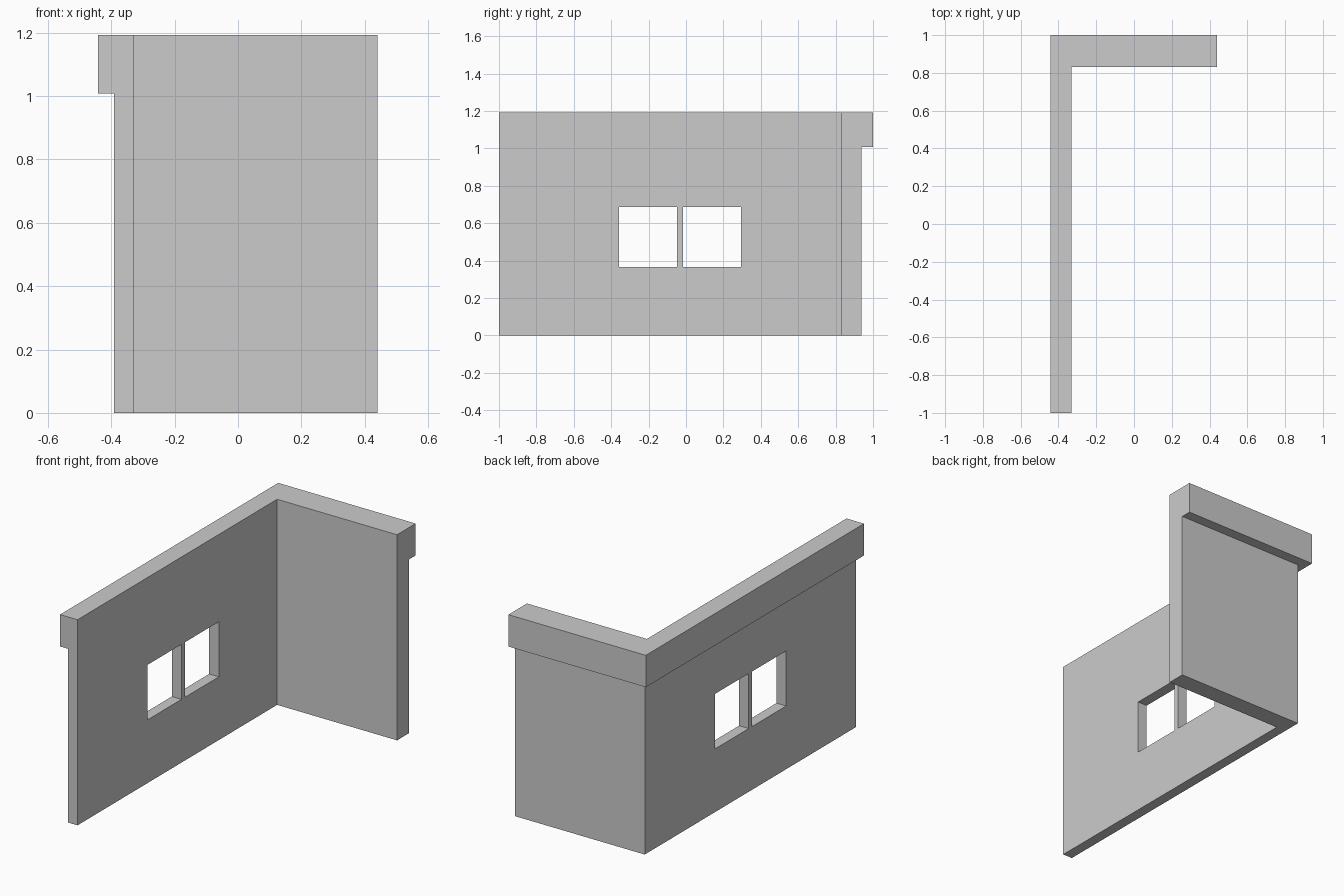
import bpy, bmesh

if "Cube" in bpy.data.objects:
    bpy.data.objects.remove(bpy.data.objects["Cube"])

# Wall faces: inner face, wall outer face, parapet band outer face
LONG_X = [-0.33, -0.392, -0.442]
SHORT_Y = [0.83, 0.938, 1.0]
FRONT_Y, RIGHT_X = -1.0, 0.44
BAND_Z, TOP_Z = 1.008, 1.193

# Cross-section as (face level, height)
PROFILE = [(0, 0), (1, 0), (1, BAND_Z), (2, BAND_Z), (2, TOP_Z), (0, TOP_Z)]


def new_object(name, bm):
    bmesh.ops.recalc_face_normals(bm, faces=bm.faces[:])
    mesh = bpy.data.meshes.new(name)
    bm.to_mesh(mesh)
    bm.free()
    obj = bpy.data.objects.new(name, mesh)
    bpy.context.collection.objects.link(obj)
    return obj


# Corner wall: the section swept round a mitred corner
bm = bmesh.new()
stations = [
    lambda k: (LONG_X[k], FRONT_Y),
    lambda k: (LONG_X[k], SHORT_Y[k]),
    lambda k: (RIGHT_X, SHORT_Y[k]),
]
rings = [[bm.verts.new((*at(k), z)) for k, z in PROFILE] for at in stations]
n = len(PROFILE)
for a, b in zip(rings, rings[1:]):
    for i in range(n):
        j = (i + 1) % n
        bm.faces.new((a[i], a[j], b[j], b[i]))
bm.faces.new(rings[0])
bm.faces.new(rings[-1])
wall = new_object("corner_wall", bm)

# Window openings: two panes either side of a slim mullion
for y0, y1 in [(-0.358, -0.047), (-0.015, 0.295)]:
    bm = bmesh.new()
    bmesh.ops.create_cube(bm, size=1)
    bmesh.ops.scale(bm, vec=(0.3, y1 - y0, 0.319), verts=bm.verts)
    bmesh.ops.translate(bm, vec=(-0.36, (y0 + y1) / 2, 0.5265), verts=bm.verts)
    cutter = new_object("window_cutter", bm)
    cutter.hide_render = True
    mod = wall.modifiers.new("window", 'BOOLEAN')
    mod.operation = 'DIFFERENCE'
    mod.solver = 'EXACT'
    mod.object = cutter
    bpy.context.view_layer.objects.active = wall
    bpy.ops.object.modifier_apply(modifier=mod.name)
    bpy.data.objects.remove(cutter)
